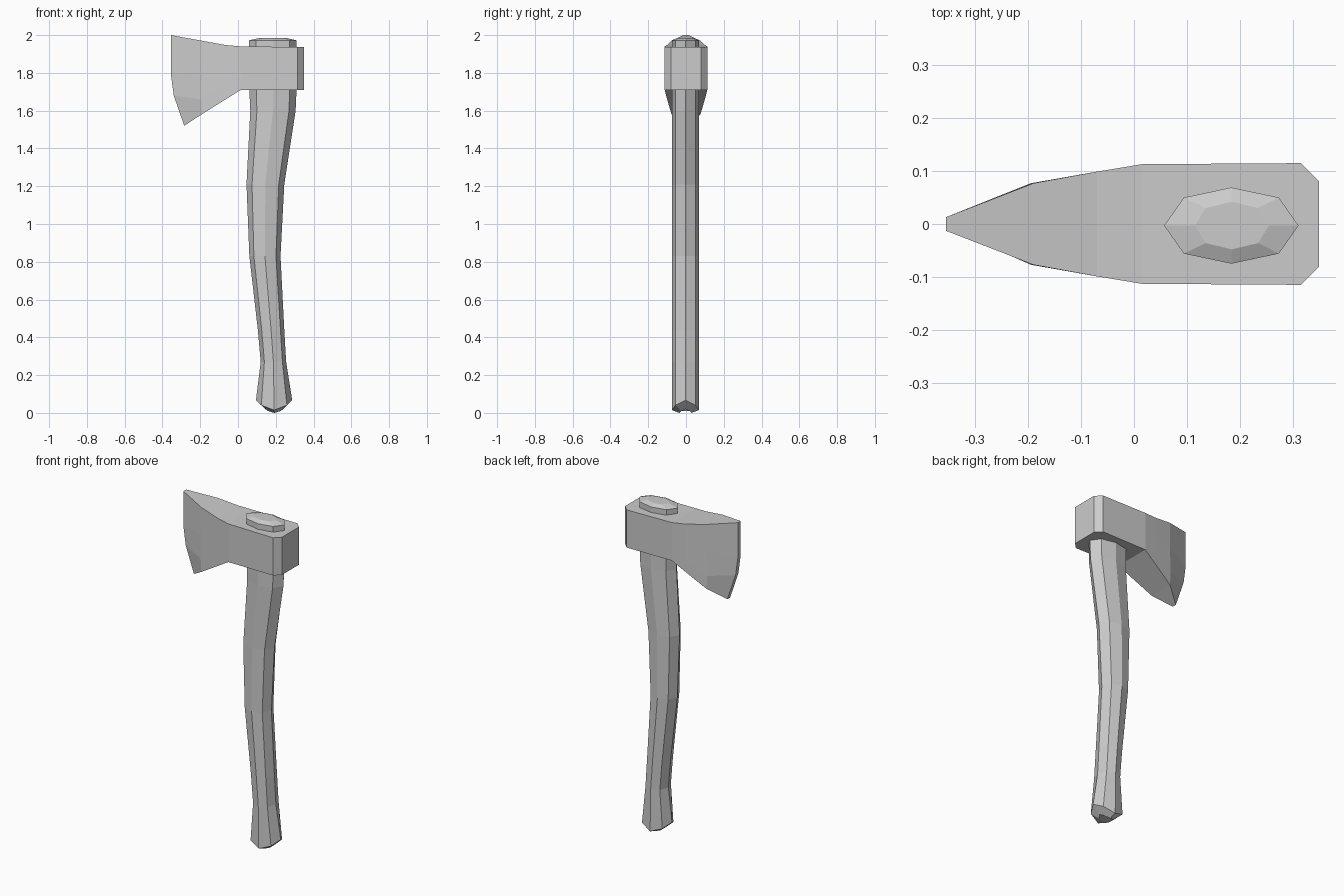
import bpy, bmesh
from math import cos, sin, pi

if "Cube" in bpy.data.objects:
    bpy.data.objects.remove(bpy.data.objects["Cube"])


def make_object(name, rings, closed_loops):
    """Skin a row of equal-length vertex rings and cap both ends."""
    bm = bmesh.new()
    rows = [[bm.verts.new(p) for p in ring] for ring in rings]
    n = len(rows[0])
    for a, b in zip(rows, rows[1:]):
        for i in range(n):
            j = (i + 1) % n
            bm.faces.new((a[i], a[j], b[j], b[i]))
    for row in (rows[0], rows[-1]):
        closed_loops(bm, row)
    bmesh.ops.recalc_face_normals(bm, faces=bm.faces)
    mesh = bpy.data.meshes.new(name)
    bm.to_mesh(mesh)
    bm.free()
    obj = bpy.data.objects.new(name, mesh)
    bpy.context.collection.objects.link(obj)
    return obj


def cap_ngon(bm, row):
    bm.faces.new(row)


def cap_strip(bm, row):
    # bridges the two sides of a head column
    n = len(row)
    for i in range(n // 2 - 1):
        bm.faces.new((row[i], row[i + 1], row[n - 2 - i], row[n - 1 - i]))


# Handle: curved eight-sided shaft
def octagon(left, right, z, depth=0.072, lift=0.0):
    cx, rx = (left + right) / 2, (right - left) / 2
    ring = []
    for i in range(8):
        a = i * pi / 4
        ring.append((cx + rx * cos(a), -0.003 + depth * sin(a) * (1.04 if i % 2 else 1),
                     z + lift * cos(a) ** 2))
    return ring


sections = [  # left x, right x, z
    (0.12, 0.255, 0.27), (0.105, 0.245, 0.44), (0.06, 0.225, 0.83),
    (0.045, 0.245, 1.21), (0.065, 0.305, 1.60), (0.06, 0.31, 1.71),
    (0.057, 0.311, 1.972),
]
handle_rings = [octagon(0.145, 0.24, 0.0, 0.032, 0.02),
                octagon(0.095, 0.287, 0.015, 0.072, 0.052)]
handle_rings += [octagon(*s) for s in sections]
handle_rings.append(octagon(0.115, 0.255, 1.985, 0.045))
make_object("handle", handle_rings, cap_ngon)

# Axe head: columns from poll to cutting edge, mirrored across y
columns = [  # half width, then (x, z) from top to bottom
    (0.080, [(0.35, 1.937), (0.35, 1.86), (0.35, 1.78), (0.35, 1.71)]),
    (0.115, [(0.315, 1.937), (0.315, 1.86), (0.315, 1.78), (0.315, 1.71)]),
    (0.113, [(0.015, 1.94), (0.015, 1.86), (0.015, 1.78), (0.015, 1.71)]),
    (0.099, [(-0.07, 1.948), (-0.07, 1.84), (-0.07, 1.74), (-0.07, 1.657)]),
    (0.077, [(-0.19, 1.97), (-0.19, 1.81), (-0.195, 1.66), (-0.19, 1.582)]),
    (0.013, [(-0.355, 2.0), (-0.355, 1.79), (-0.34, 1.68), (-0.285, 1.52)]),
]
head_rings = []
for w, pts in columns:
    head_rings.append([(x, -w, z) for x, z in pts] + [(x, w, z) for x, z in reversed(pts)])
make_object("axe_head", head_rings, cap_strip)
